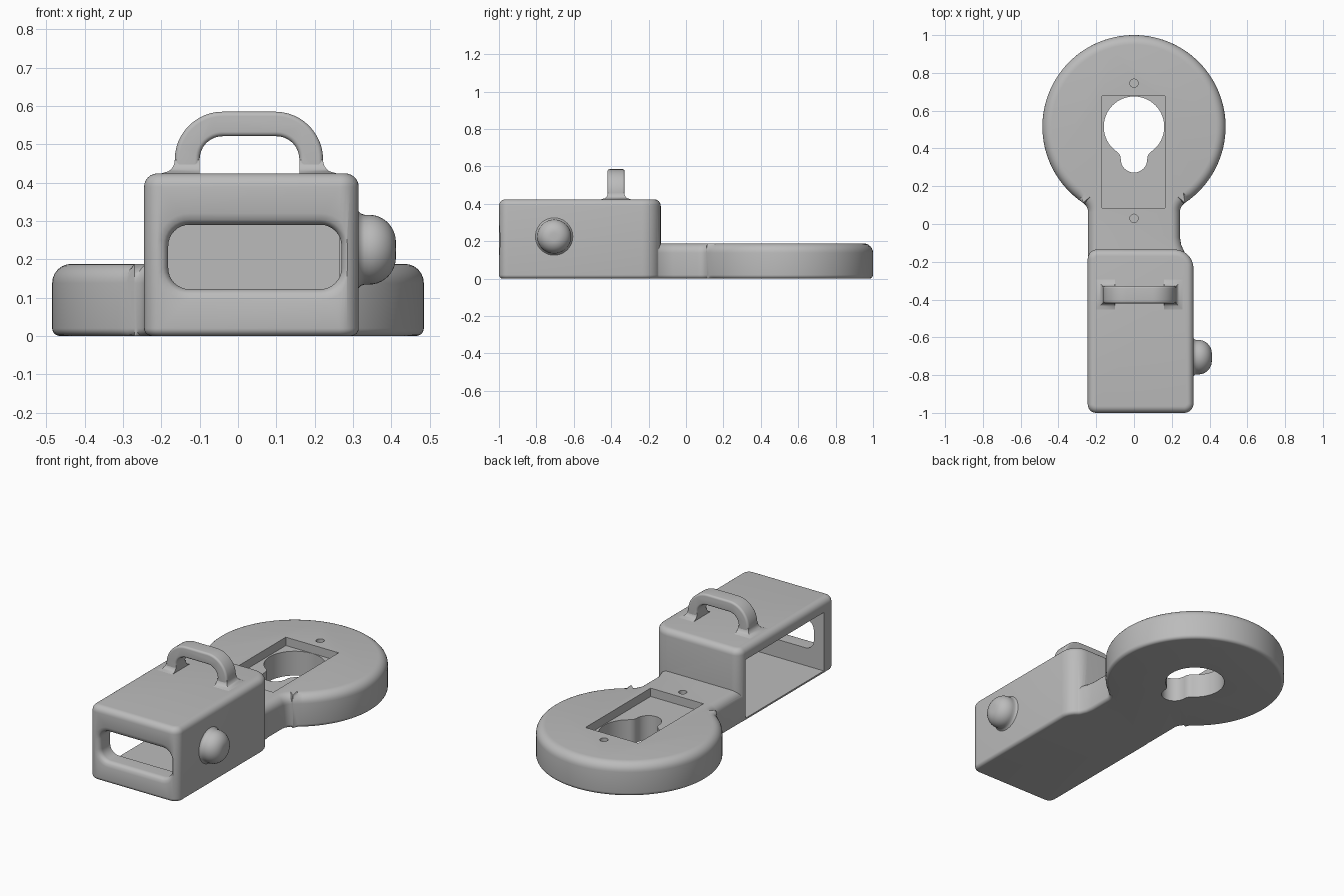
import bpy, bmesh
from math import sin, cos, pi, atan2, sqrt, tan
from mathutils import Vector

if "Cube" in bpy.data.objects:
    bpy.data.objects.remove(bpy.data.objects["Cube"], do_unlink=True)

grey = bpy.data.materials.new("grey plastic")
grey.use_nodes = True
grey.diffuse_color = (0.5, 0.5, 0.5, 1)
grey.node_tree.nodes["Principled BSDF"].inputs["Base Color"].default_value = (0.5, 0.5, 0.5, 1)


def finish(name, bm):
    bmesh.ops.recalc_face_normals(bm, faces=bm.faces)
    mesh = bpy.data.meshes.new(name)
    bm.to_mesh(mesh)
    bm.free()
    mesh.materials.append(grey)
    ob = bpy.data.objects.new(name, mesh)
    bpy.context.collection.objects.link(ob)
    return ob


def arc(cx, cy, r, a0, a1, n=10):
    return [(cx + r * cos(a0 + (a1 - a0) * i / n), cy + r * sin(a0 + (a1 - a0) * i / n))
            for i in range(n + 1)]


def rounded(corners, n=8):
    """Polygon from (x, y, radius) corners."""
    out = []
    for i, (x, y, r) in enumerate(corners):
        p = Vector((x, y))
        if r == 0:
            out.append((x, y))
            continue
        u = (Vector(corners[i - 1][:2]) - p).normalized()
        v = (Vector(corners[(i + 1) % len(corners)][:2]) - p).normalized()
        half = u.angle(v) / 2
        c = p + (u + v).normalized() * r / sin(half)
        s = p + u * r / tan(half) - c
        e = p + v * r / tan(half) - c
        a0, a1 = atan2(s.y, s.x), atan2(e.y, e.x)
        d = (a1 - a0 + pi) % (2 * pi) - pi
        out += arc(c.x, c.y, r, a0, a0 + d, n)
    return out


def rectangle(x0, x1, y0, y1, r=0):
    return rounded([(x0, y0, r), (x1, y0, r), (x1, y1, r), (x0, y1, r)])


def disc_side(cy, r, w, f):
    """Right half of a disc that blends into a straight stem of half width w."""
    cx = w + f
    dy = sqrt((r + f) ** 2 - cx ** 2)
    t = atan2(dy, cx)
    return arc(0, cy, r, pi / 2, -t, 48) + arc(cx, cy - dy, f, pi - t, pi, 8)


def flip(points):
    return [(-x, y) for x, y in reversed(points)]


def prism(name, outline, lo, hi, r_lo=0, r_hi=0, upright=False):
    """Extruded outline with rounded rims; upright extrudes along y."""
    bm = bmesh.new()
    base = bm.faces.new([bm.verts.new((x, y, lo)) for x, y in outline])
    ext = bmesh.ops.extrude_face_region(bm, geom=[base], use_keep_orig=True)
    for v in ext["geom"]:
        if isinstance(v, bmesh.types.BMVert):
            v.co.z = hi
    for level, r in ((hi, r_hi), (lo, r_lo)):
        if r:
            rim = [e for e in bm.edges if all(abs(v.co.z - level) < 1e-5 for v in e.verts)]
            bmesh.ops.bevel(bm, geom=rim, offset=r, segments=6, profile=0.5,
                            affect='EDGES', clamp_overlap=False)
    if upright:
        for v in bm.verts:
            v.co = (v.co.x, v.co.z, v.co.y)
    return finish(name, bm)


def loft(name, rings):
    bm = bmesh.new()
    rows = [[bm.verts.new(p) for p in ring] for ring in rings]
    for a, b in zip(rows, rows[1:]):
        for i in range(len(a)):
            j = (i + 1) % len(a)
            bm.faces.new((a[i], a[j], b[j], b[i]))
    bm.faces.new(rows[0])
    bm.faces.new(rows[-1])
    return finish(name, bm)


def combine(target, other, operation):
    m = target.modifiers.new("join", 'BOOLEAN')
    m.operation, m.solver, m.object = operation, 'EXACT', other
    bpy.context.view_layer.objects.active = target
    bpy.ops.object.modifier_apply(modifier=m.name)
    bpy.data.objects.remove(other, do_unlink=True)


def flare(d, r):
    return r - sqrt(max(0, r * r - (r - d) ** 2))


# Round mounting plate with its neck
side = disc_side(0.515, 0.485, 0.243, 0.06)
neck_right = [(0.243, -0.07), (0.25, -0.11), (0.265, -0.145), (0.285, -0.18), (0.29, -0.3)]
body = prism("body", side + neck_right + [(-0.243, -0.3)] + flip(side[1:]),
             0, 0.188, 0.02, 0.05)

# Box housing
housing = prism("housing", rounded([(-0.245, -1, 0.045), (0.315, -1, 0.05),
                                    (0.315, -0.135, 0.1), (-0.245, -0.135, 0.05)]),
                0, 0.424, 0.02, 0.035)
combine(body, housing, 'UNION')

# Side compartment
combine(body, prism("cavity", rectangle(-0.5, 0.265, -0.9, -0.19), 0.02, 0.355), 'DIFFERENCE')

# Front window with a softened edge
R = 0.03
rings = []
for d in [-0.05] + [R * i / 6 for i in range(7)] + [0.2]:
    e = flare(min(max(d, 0), R), R)
    rings.append([(x, -1 + d, z) for x, z in
                  rectangle(-0.182 - e, 0.27 + e, 0.122 - e, 0.29 + e, 0.055 + e)])
combine(body, loft("window", rings), 'DIFFERENCE')

# Recess, keyhole and screw holes
combine(body, prism("recess", rectangle(-0.17, 0.165, 0.085, 0.677), 0.14, 0.3), 'DIFFERENCE')
key = disc_side(0.515, 0.16, 0.07, 0.05)
combine(body, prism("keyhole", key + arc(0, 0.342, 0.07, 0, -pi, 16)[1:-1] + flip(key[1:]),
                    -0.1, 0.3), 'DIFFERENCE')
for y in (0.745, 0.03):
    combine(body, prism("screw_hole", arc(0, y, 0.022, 0, 2 * pi, 24)[:-1], 0.08, 0.3),
            'DIFFERENCE')

# Carrying handle
handle = prism("handle", rounded([(-0.165, 0.40, 0), (-0.165, 0.585, 0.125),
                                  (0.222, 0.585, 0.125), (0.222, 0.40, 0),
                                  (0.16, 0.40, 0), (0.16, 0.521, 0.06),
                                  (-0.10, 0.521, 0.06), (-0.10, 0.40, 0)], 12),
               -0.42, -0.328, 0.012, 0.012, upright=True)

# Flared handle feet
parts = [body, handle]
for name, inner, outer in (("left_foot", 0.16, 0.222), ("right_foot", -0.10, -0.165)):
    out = 1 if outer > inner else -1
    rings = []
    for h in [-0.015] + [0.035 * i / 6 for i in range(7)]:
        e = flare(max(h, 0), 0.035)
        rings.append([(inner, -0.418 - e, 0.424 + h), (outer + out * e, -0.418 - e, 0.424 + h),
                      (outer + out * e, -0.33 + e, 0.424 + h), (inner, -0.33 + e, 0.424 + h)])
    parts.append(loft(name, rings))

# Domed side knob
profile = [(0.30, 0.1), (0.315, 0.1), (0.321, 0.094), (0.33, 0.091)]
profile += [(0.342 + 0.07 * sin(a), 0.02 + 0.071 * cos(a))
            for a in [pi / 2 * i / 10 for i in range(11)]]
parts.append(loft("knob", [[(x, y, z) for y, z in arc(-0.705, 0.225, r, 0, 2 * pi, 40)[:-1]]
                           for x, r in profile]))

for ob in parts:
    bpy.ops.object.select_all(action='DESELECT')
    ob.select_set(True)
    bpy.context.view_layer.objects.active = ob
    bpy.ops.object.shade_smooth_by_angle(angle=0.6)
